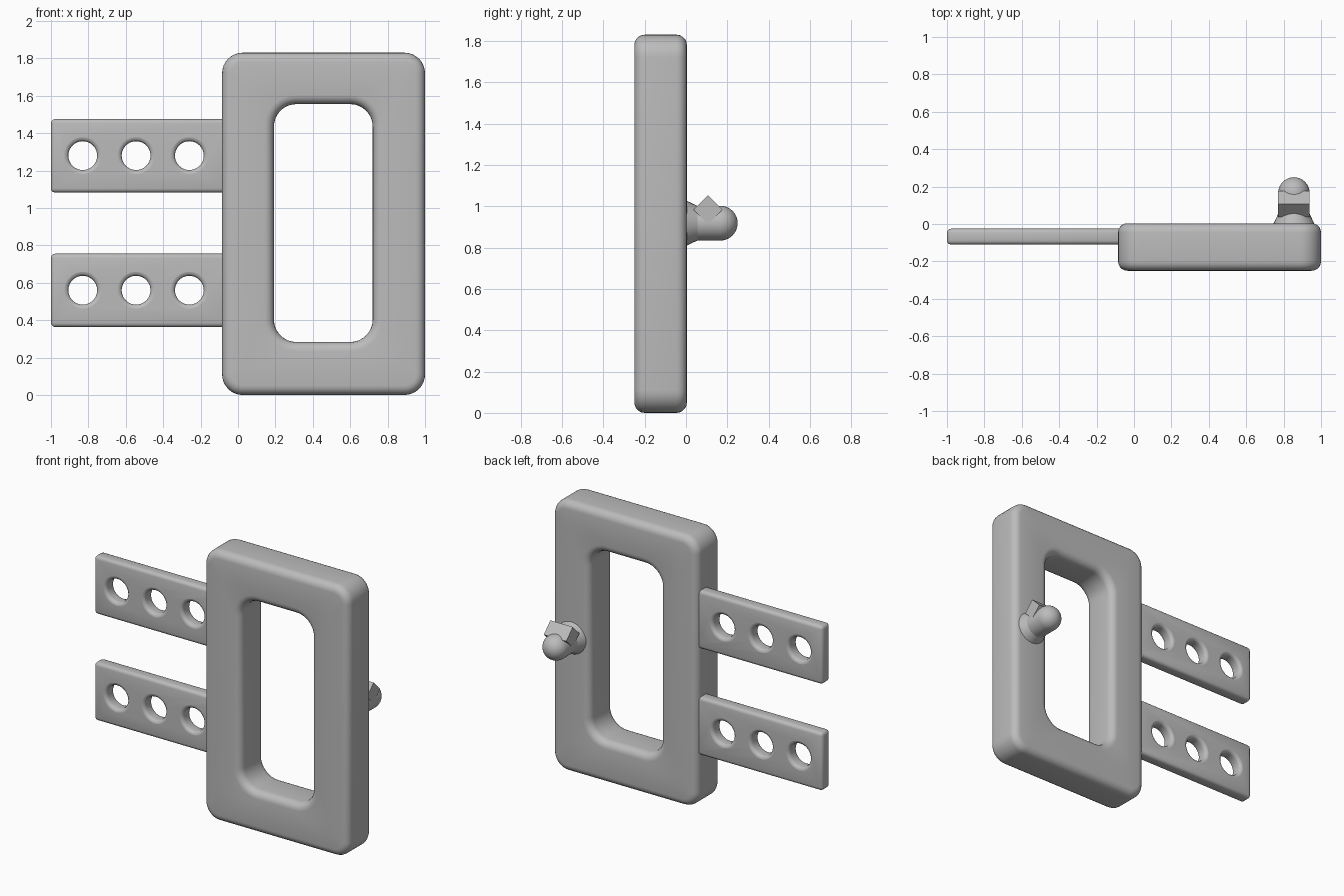
import bpy, bmesh, math
from mathutils import Vector

if "Cube" in bpy.data.objects:
    bpy.data.objects.remove(bpy.data.objects["Cube"])

grey = bpy.data.materials.new("grey")
grey.diffuse_color = (0.5, 0.5, 0.5, 1)
grey.use_nodes = True
grey.node_tree.nodes["Principled BSDF"].inputs["Base Color"].default_value = grey.diffuse_color


def finish(name, bm, angle=35):
    bmesh.ops.recalc_face_normals(bm, faces=bm.faces)
    mesh = bpy.data.meshes.new(name)
    bm.to_mesh(mesh)
    bm.free()
    ob = bpy.data.objects.new(name, mesh)
    bpy.context.collection.objects.link(ob)
    mesh.materials.append(grey)
    smooth(ob, angle)
    return ob


def activate(ob):
    bpy.ops.object.select_all(action='DESELECT')
    ob.select_set(True)
    bpy.context.view_layer.objects.active = ob


def smooth(ob, angle=35):
    activate(ob)
    bpy.ops.object.shade_smooth_by_angle(angle=math.radians(angle))


def rounded_rect(x0, x1, z0, z1, r, y, n=8):
    """Rounded rectangle loop in the xz plane."""
    centres = [(x1 - r, z1 - r), (x0 + r, z1 - r), (x0 + r, z0 + r), (x1 - r, z0 + r)]
    pts = []
    for k, (cx, cz) in enumerate(centres):
        for i in range(n + 1):
            a = math.pi / 2 * (k + i / n)
            pts.append((cx + r * math.cos(a), y, cz + r * math.sin(a)))
    return pts


def loft(bm, loops, closed):
    rings = [[bm.verts.new(p) for p in loop] for loop in loops]
    n = len(rings[0])
    for k in range(len(rings) if closed else len(rings) - 1):
        a, b = rings[k], rings[(k + 1) % len(rings)]
        for i in range(n):
            j = (i + 1) % n
            bm.faces.new((a[i], a[j], b[j], b[i]))
    return rings


def lathe(bm, profile, cx, cz, n=40):
    """Capped solid of revolution about a y axis; profile is (radius, y)."""
    loops = [[(cx + r * math.cos(2 * math.pi * i / n), y, cz + r * math.sin(2 * math.pi * i / n))
              for i in range(n)] for r, y in profile]
    rings = loft(bm, loops, False)
    bm.faces.new(rings[0])
    bm.faces.new(rings[-1])


# Frame: rounded outer wall and rounded window opening
Y0, Y1, B, S = -0.25, 0.004, 0.05, 5
arc = [math.pi / 2 * i / S for i in range(S + 1)]
edge = [(B * (1 - math.sin(a)), Y0 + B * (1 - math.cos(a))) for a in arc]
edge += [(d, Y0 + Y1 - y) for d, y in reversed(edge)]
loops = [rounded_rect(-0.085 + d, 1 - d, d, 1.83 - d, 0.11 - d, y) for d, y in edge]
loops += [rounded_rect(0.192 - d, 0.72 + d, 0.283 - d, 1.555 + d, 0.12 + d, y)
          for d, y in reversed(edge)]
bm = bmesh.new()
loft(bm, loops, True)
finish("frame", bm)

# Two mounting plates, each with three holes with softened rims
PY0, PY1 = -0.11, -0.025
for name, z0, z1 in (("lower_plate", 0.363, 0.755), ("upper_plate", 1.082, 1.475)):
    bm = bmesh.new()
    bmesh.ops.create_cube(bm, size=1)
    for v in bm.verts:
        v.co = Vector(((-1 if v.co.x < 0 else -0.04),
                       (PY0 if v.co.y < 0 else PY1),
                       (z0 if v.co.z < 0 else z1)))
    bmesh.ops.bevel(bm, geom=bm.edges[:], offset=0.022, segments=3,
                    profile=0.5, affect='EDGES')
    plate = finish(name, bm)

    bm = bmesh.new()
    rim = [(0.077 + 0.021 * (1 - math.sin(a)), PY0 + 0.021 * (1 - math.cos(a)))
           for a in [math.pi / 2 * i / 3 for i in range(4)]]
    rim = [(0.098, PY0 - 0.03)] + rim
    profile = rim + [(r, PY0 + PY1 - y) for r, y in reversed(rim)]
    for x in (-0.83, -0.545, -0.26):
        lathe(bm, profile, x, (z0 + z1) / 2 + 0.001)
    cutter = finish("hole_cutter", bm)
    cutter.hide_render = True
    mod = plate.modifiers.new("holes", 'BOOLEAN')
    mod.operation, mod.solver, mod.object = 'DIFFERENCE', 'EXACT', cutter
    activate(plate)
    bpy.ops.object.modifier_apply(modifier="holes")
    bpy.data.objects.remove(cutter)
    smooth(plate)

# Peg: flared foot, straight shaft, domed tip
PX, PZ, R = 0.855, 0.918, 0.084
profile = [(0.108, -0.02), (0.108, 0.004), (R, 0.055), (R, 0.166)]
profile += [(R * math.cos(a), 0.166 + R * math.sin(a))
            for a in [math.pi / 2 * i / 10 for i in range(1, 10)]]
profile.append((0.002, 0.25))
bm = bmesh.new()
lathe(bm, profile, PX, PZ, 32)
finish("peg", bm, 25)

# Catch: diamond bar lying across the peg
bm = bmesh.new()
h = 0.07
diamond = [(0.107, 1.053), (0.107 + h, 1.053 - h), (0.107, 1.053 - 2 * h), (0.107 - h, 1.053 - h)]
rings = loft(bm, [[(x, y, z) for y, z in diamond] for x in (PX - R, PX + R)], False)
for ring in rings:
    bm.faces.new(ring)
finish("catch", bm, 10)
